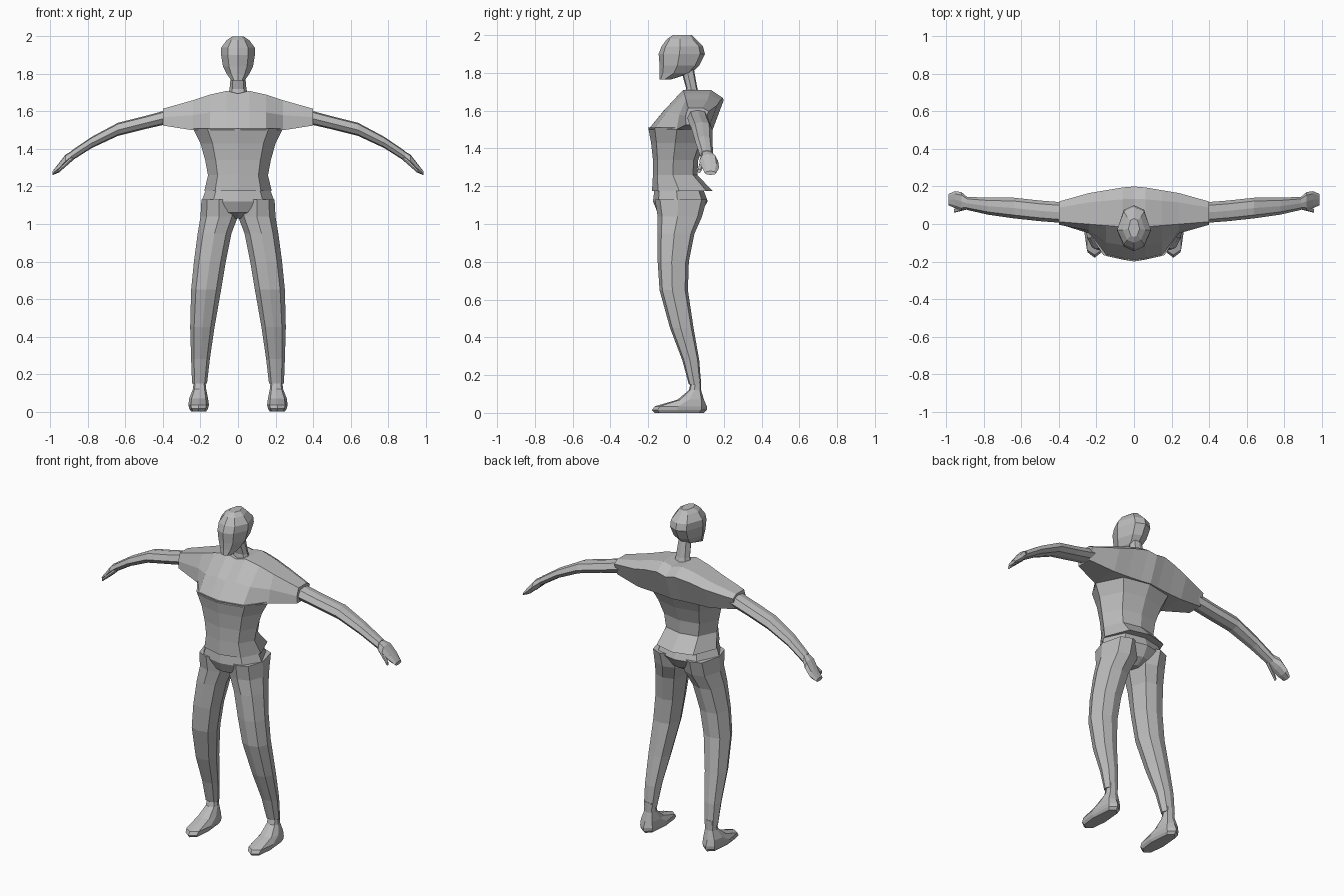
import bpy
import bmesh
from mathutils import Vector

default_cube = bpy.data.objects.get("Cube")
if default_cube:
    bpy.data.objects.remove(default_cube, do_unlink=True)

grey = bpy.data.materials.new("plain grey")
grey.use_nodes = True
colour = (.5, .5, .5, 1)
grey.diffuse_color = colour
grey.node_tree.nodes["Principled BSDF"].inputs["Base Color"].default_value = colour


def loft(name, rings, side=1):
    """Skin a list of equal-length rings and cap both ends."""
    bm = bmesh.new()
    rows = []
    for points in rings:
        rows.append([bm.verts.new((p.x * side, p.y, p.z)) for p in points])
    count = len(rows[0])
    for lower, upper in zip(rows, rows[1:]):
        for i in range(count):
            j = (i + 1) % count
            bm.faces.new((lower[i], lower[j], upper[j], upper[i]))
    bm.faces.new(rows[0])
    bm.faces.new(rows[-1])
    bmesh.ops.recalc_face_normals(bm, faces=bm.faces)
    mesh = bpy.data.meshes.new(name)
    bm.to_mesh(mesh)
    bm.free()
    mesh.materials.append(grey)
    obj = bpy.data.objects.new(name, mesh)
    bpy.context.collection.objects.link(obj)


def octagon(centre, half_width, front, back, squareness):
    """Eight-sided section with a ridge at the front and the back."""
    depth = back - front
    corner = squareness * half_width
    half = [(corner, front + depth * .1),
            (half_width, front + depth * .45),
            (corner, back - depth * .1)]
    right = [(centre + w, d) for w, d in half]
    left = [(centre - w, d) for w, d in reversed(half)]
    return [(centre, front)] + right + [(centre, back)] + left


def upright(name, rows, side=1, squareness=.68):
    """Part rising along z; rows hold height, centre x, half width, front, back."""
    rings = []
    for height, *section in rows:
        rings.append([Vector((x, y, height)) for x, y in octagon(*section, squareness)])
    loft(name, rings, side)


def sideways(name, rows, side):
    """Part reaching along x; rows hold reach, centre y, half depth, bottom, top."""
    rings = []
    for reach, *section in rows:
        rings.append([Vector((reach, y, z)) for y, z in octagon(*section, .68)])
    loft(name, rings, side)


def shoulder_section(x, chest, spine, low, top):
    """Section of the shirt: sloping chest, flat top and overhanging back."""
    height = top - low
    collar = abs(x) * .08 - .02
    crown = collar + (spine - collar) * .7
    outline = [(chest, low),
               ((chest + collar) / 2 - .01, low + height / 2),
               (collar, top),
               (crown, top),
               (spine, top - height * .2),
               (spine - height * .3, low)]
    return [Vector((x, y, z)) for y, z in outline]


# Head, with a flat face and a rounded back, and the neck
upright("head", [
    (1.765, 0, .035, -.14, -.08),
    (1.8, 0, .06, -.14, .03),
    (1.84, 0, .08, -.14, .07),
    (1.9, 0, .09, -.145, .1),
    (1.94, 0, .09, -.13, .09),
    (1.98, 0, .06, -.1, .05),
    (2, 0, .03, -.07, .03),
], squareness=.6)
upright("neck", [
    (1.66, 0, .06, -.01, .08),
    (1.72, 0, .045, 0, .06),
    (1.83, 0, .035, -.03, .04),
])

# Shirt body, flaring at the back hem
upright("shirt_body", [
    (1.175, 0, .18, -.18, .14),
    (1.26, 0, .16, -.175, .06),
    (1.34, 0, .175, -.175, .065),
    (1.43, 0, .2, -.185, .1),
    (1.51, 0, .24, -.2, .14),
])

# Shirt shoulders, lofted from sleeve to sleeve
half_shoulders = [
    (.06, -.19, .195, 1.5, 1.71),
    (.15, -.17, .18, 1.5, 1.69),
    (.24, -.05, .165, 1.5, 1.66),
    (.4, 0, .12, 1.525, 1.615),
]
middle = shoulder_section(0, -.2, .2, 1.5, 1.695)
left_half = [shoulder_section(*row) for row in half_shoulders]
right_half = [shoulder_section(-x, *row) for x, *row in reversed(half_shoulders)]
loft("shirt_shoulders", right_half + [middle] + left_half)

# Trouser seat, narrowing to the crotch
upright("trouser_seat", [
    (1.03, 0, .025, -.09, .03),
    (1.06, 0, .12, -.15, .08),
    (1.12, 0, .195, -.175, .115),
    (1.2, 0, .165, -.165, .085),
])

# Limbs on both sides
for label, side in (("left", 1), ("right", -1)):
    upright(label + "_trouser_leg", [
        (1.13, .1, .095, -.165, .11),
        (1.04, .1, .1, -.15, .085),
        (.95, .125, .09, -.15, .045),
        (.8, .15, .085, -.15, .015),
        (.65, .17, .08, -.14, .01),
        (.45, .19, .065, -.085, .04),
        (.28, .2, .05, -.02, .07),
        (.15, .205, .04, .015, .08),
    ], side)
    upright(label + "_foot", [
        (.18, .205, .03, .03, .08),
        (.12, .205, .035, .015, .08),
        (.07, .21, .05, -.045, .095),
        (.035, .21, .055, -.165, .11),
        (.015, .21, .05, -.18, .11),
        (0, .21, .04, -.165, .095),
    ], side, squareness=.75)
    sideways(label + "_arm", [
        (.37, .06, .055, 1.535, 1.61),
        (.5, .07, .055, 1.505, 1.575),
        (.64, .085, .055, 1.47, 1.54),
        (.78, .095, .045, 1.405, 1.465),
        (.89, .11, .035, 1.335, 1.39),
    ], side)
    sideways(label + "_hand", [
        (.885, .11, .03, 1.34, 1.39),
        (.92, .12, .05, 1.305, 1.37),
        (.955, .13, .045, 1.275, 1.325),
        (.99, .13, .03, 1.26, 1.28),
    ], side)
    sideways(label + "_thumb", [
        (.88, .095, .015, 1.34, 1.37),
        (.96, .07, .01, 1.27, 1.29),
    ], side)
